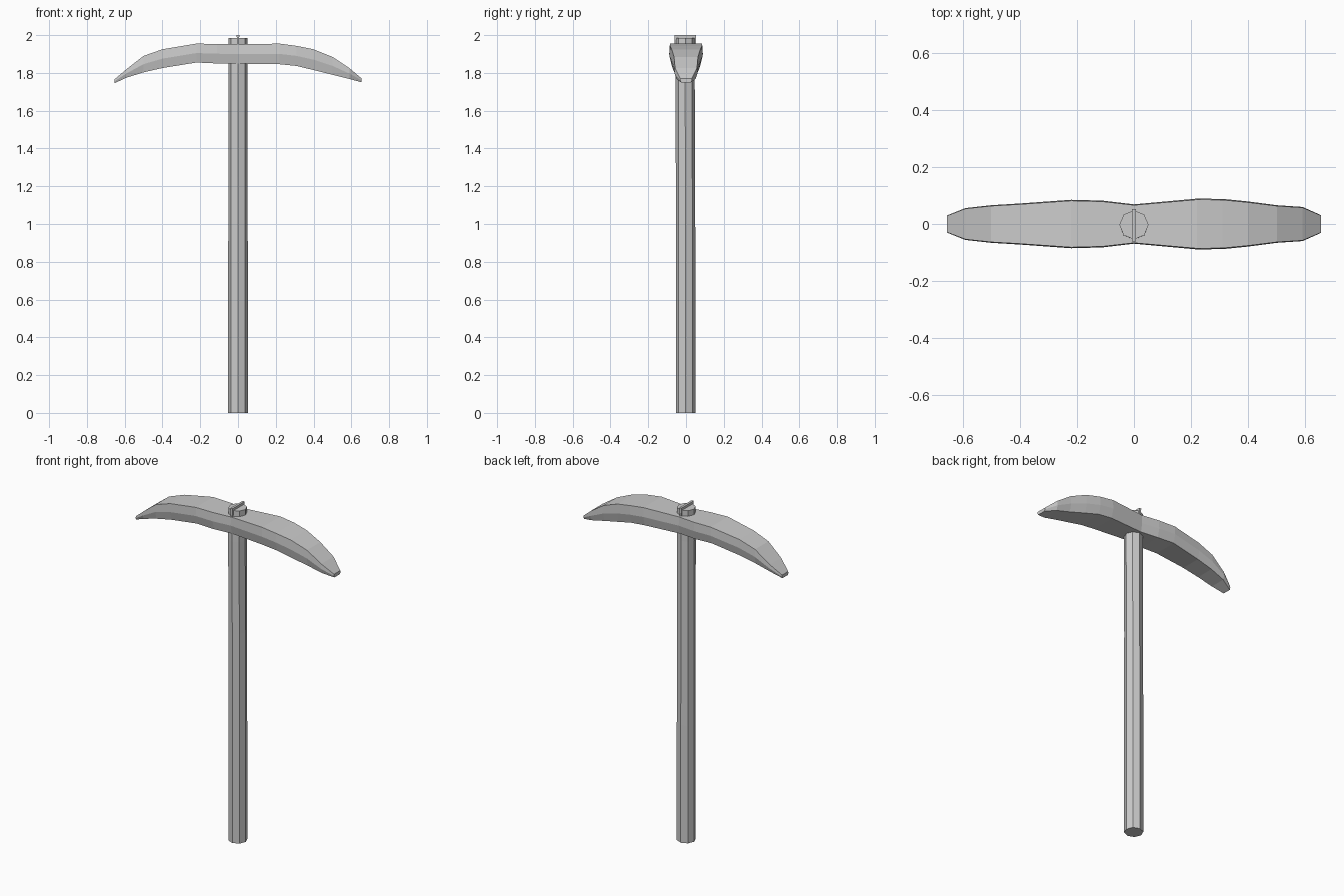
import bpy, bmesh, math

if "Cube" in bpy.data.objects:
    bpy.data.objects.remove(bpy.data.objects["Cube"])

def loft(name, rings):
    """Skin a list of equal-length point rings and cap both ends."""
    bm = bmesh.new()
    vs = [[bm.verts.new(p) for p in r] for r in rings]
    n = len(vs[0])
    for a, b in zip(vs, vs[1:]):
        for i in range(n):
            j = (i + 1) % n
            bm.faces.new((a[i], a[j], b[j], b[i]))
    bm.faces.new(vs[0])
    bm.faces.new(vs[-1])
    bmesh.ops.recalc_face_normals(bm, faces=bm.faces)
    me = bpy.data.meshes.new(name)
    bm.to_mesh(me)
    bm.free()
    ob = bpy.data.objects.new(name, me)
    bpy.context.collection.objects.link(ob)
    return ob

# Octagonal wooden handle, very slightly uneven along its length
def octagon(z, r, y):
    return [(r * math.cos(k * math.pi / 4), y + r * math.sin(k * math.pi / 4), z)
            for k in range(8)]

loft("handle", [octagon(z, r, y) for z, r, y in
     [(0, .052, -.002), (.7, .052, -.002), (1.25, .051, -.003),
      (1.8, .051, -.005), (1.985, .051, -.003)]])

# Curved pick head: x, top z, bottom z, half width
stations = [
    (-.655, 1.765, 1.745, .030), (-.59, 1.82, 1.775, .056),
    (-.50, 1.89, 1.803, .066), (-.40, 1.925, 1.826, .072),
    (-.22, 1.955, 1.855, .085), (-.11, 1.953, 1.85, .082),
    (0, 1.951, 1.849, .069), (.22, 1.955, 1.846, .089),
    (.31, 1.943, 1.837, .088), (.40, 1.925, 1.815, .079),
    (.50, 1.885, 1.79, .066), (.59, 1.825, 1.768, .060),
    (.655, 1.77, 1.75, .031)]

def section(x, t, b, w):
    m = b + (t - b) * .5
    return [(x, -.96 * w, t), (x, -w, m), (x, -.85 * w, b),
            (x, .85 * w, b), (x, w, m), (x, .96 * w, t)]

loft("pick_head", [section(*s) for s in stations])

# Thin wedge driven into the top of the handle
loft("wedge", [[(-w, -.062, z), (w, -.062, z), (w, .053, z), (-w, .053, z)]
               for z, w in [(1.93, .004), (2.0, .007)]])
